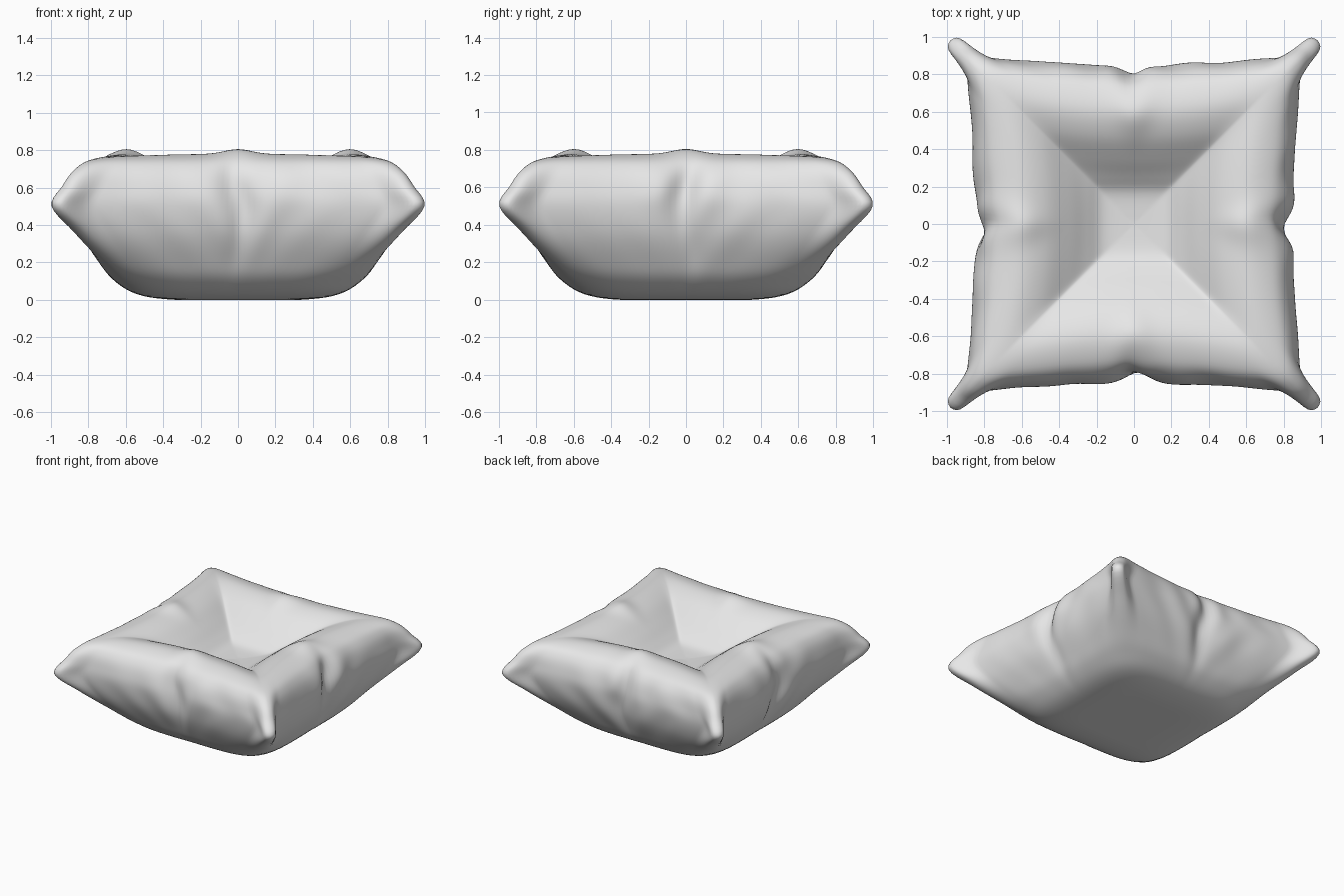
import bpy
import math

cube = bpy.data.objects.get("Cube")
if cube:
    bpy.data.objects.remove(cube, do_unlink=True)

# Soft grey cloth
cloth = bpy.data.materials.new("grey_cloth")
cloth.use_nodes = True
grey = (0.8, 0.8, 0.8, 1.0)
cloth.diffuse_color = grey
cloth.node_tree.nodes["Principled BSDF"].inputs["Base Color"].default_value = grey

# Profile from the underside, round the seam and into the dented seat:
# half width, height, corner reach, corner height, corner squareness
PROFILE = [
    (0.02, 0.00, 0.02, 0.00, 5),
    (0.34, 0.00, 0.34, 0.00, 5),
    (0.54, 0.03, 0.54, 0.03, 5),
    (0.67, 0.11, 0.68, 0.11, 5),
    (0.75, 0.22, 0.79, 0.22, 7),
    (0.82, 0.36, 0.92, 0.36, 10),
    (0.85, 0.50, 1.04, 0.50, 12),
    (0.84, 0.60, 0.98, 0.61, 12),
    (0.80, 0.69, 0.92, 0.69, 12),
    (0.73, 0.75, 0.83, 0.745, 12),
    (0.60, 0.78, 0.67, 0.765, 12),
    (0.47, 0.745, 0.51, 0.73, 16),
    (0.35, 0.665, 0.37, 0.655, 24),
    (0.25, 0.585, 0.25, 0.58, 24),
    (0.16, 0.53, 0.16, 0.53, 16),
    (0.02, 0.515, 0.02, 0.515, 12),
]
SEAM_ROW, CREST_ROW = 6, 10
STEPS, SIDE = 5, 72


def smooth_row(t):
    """Catmull-Rom blend of the profile rows."""
    last = len(PROFILE) - 1
    i = min(int(t), last - 1)
    f = t - i
    rows = [PROFILE[max(0, min(last, i + k))] for k in (-1, 0, 1, 2)]
    return [0.5 * (2 * b + (c - a) * f + (2 * a - 5 * b + 4 * c - d) * f ** 2
                   + (3 * b - a - 3 * c + d) * f ** 3) for a, b, c, d in zip(*rows)]


def bell(value, width):
    return math.exp(-(value / width) ** 2)


def smoothstep(low, high, value):
    s = max(0, min(1, (value - low) / (high - low)))
    return s * s * (3 - 2 * s)


def side_point(t, p, phase):
    """Point on the +x side; p runs from corner to corner."""
    half, mid_z, reach, corner_z, square = smooth_row(t)
    q = abs(p)
    # pulled-out corner ears with rounded tips, fading away from the seam
    ear = 0.62 * bell(t - SEAM_ROW, 2.2)
    flare = (1 - ear) * q * q + ear * smoothstep(0.74, 0.96, q)
    soften = (1 + q ** square) ** (-1 / square)
    x = (half + (reach - half) * flare) * soften
    y = reach * p * soften
    z = mid_z + (corner_z - mid_z) * q * q
    # gathered fold in the middle of each side, with creases fanning out
    band = bell(t - SEAM_ROW - 0.5, 2.2)
    wander = 0.03 * math.sin(10 * z + phase)
    x -= 0.055 * band * bell(p - wander, 0.08)
    x += 0.008 * band * bell(p, 0.35) * math.sin(20 * q - 12 * z + phase)
    x += 0.004 * band * (1 - q * q) * math.sin(17 * p + 9 * z + phase)
    z += 0.025 * bell(t - CREST_ROW, 0.9) * bell(p, 0.15)
    return x, y, max(0, z)


# Cushion skin, as square rings from bottom to top
verts, faces = [], []
rows = (len(PROFILE) - 1) * STEPS + 1
ring = 4 * SIDE
for r in range(rows):
    for side in range(4):
        angle = side * math.pi / 2
        ca, sa = math.cos(angle), math.sin(angle)
        for j in range(SIDE):
            x, y, z = side_point(r / STEPS, 2 * j / SIDE - 1, side * 1.3)
            verts.append((x * ca - y * sa, x * sa + y * ca, z))
for r in range(rows - 1):
    for i in range(ring):
        a, b = r * ring + i, r * ring + (i + 1) % ring
        faces.append((a, b, b + ring, a + ring))
faces.append(tuple(reversed(range(ring))))
faces.append(tuple(range((rows - 1) * ring, rows * ring)))

mesh = bpy.data.meshes.new("cushion")
mesh.from_pydata(verts, [], faces)
mesh.materials.append(cloth)
for poly in mesh.polygons:
    poly.use_smooth = True
mesh.update()
cushion = bpy.data.objects.new("cushion", mesh)
bpy.context.scene.collection.objects.link(cushion)
